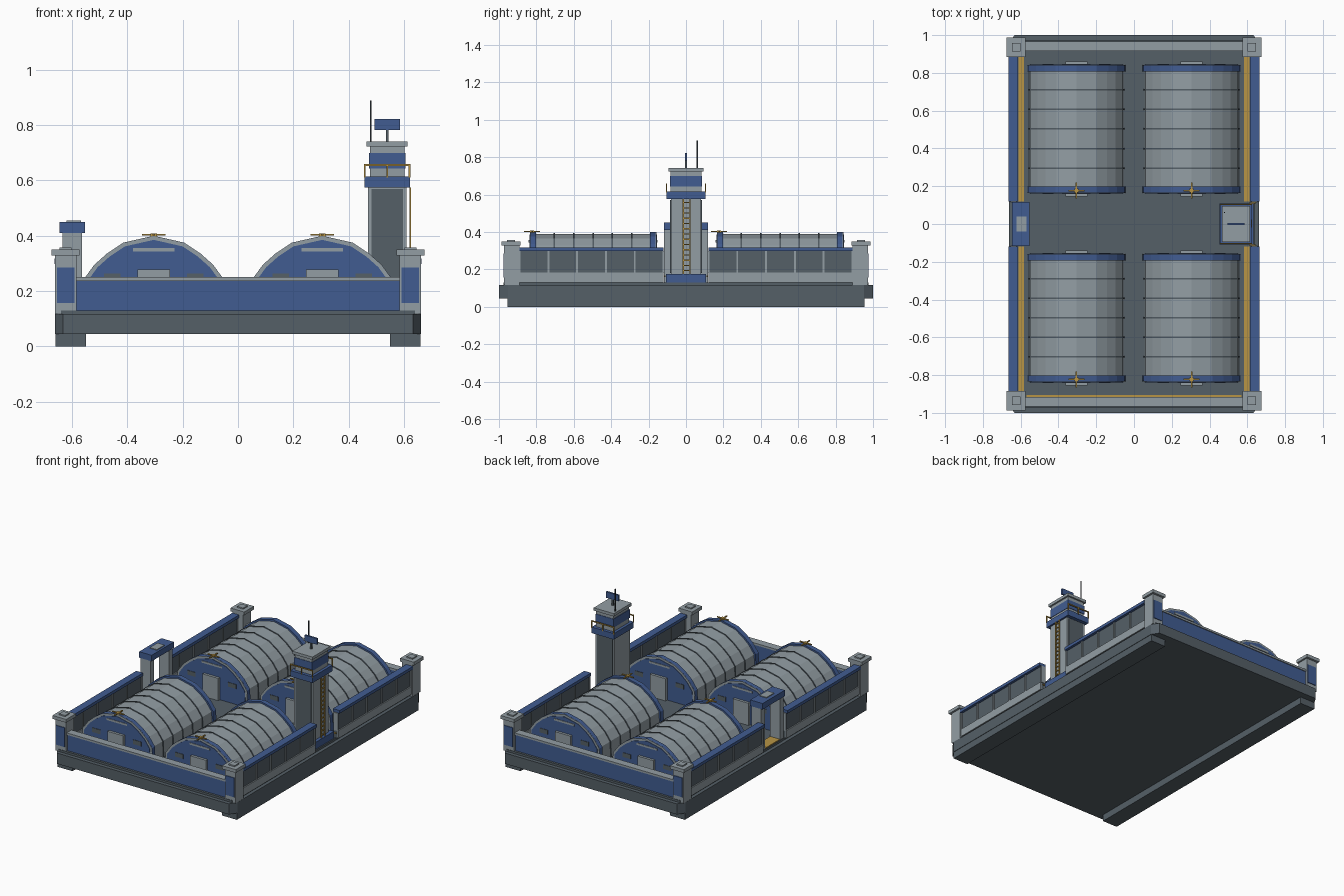
import bpy

cube = bpy.data.objects.get("Cube")
if cube:
    bpy.data.objects.remove(cube)


def material(name, r, g, b):
    m = bpy.data.materials.new(name)
    m.use_nodes = True
    m.diffuse_color = (r, g, b, 1)
    m.node_tree.nodes["Principled BSDF"].inputs["Base Color"].default_value = (r, g, b, 1)
    return m


LIGHT = material("light_grey", .29, .34, .37)
DARK = material("dark_grey", .09, .115, .135)
BLUE = material("blue", .053, .108, .285)
GOLD = material("gold", .48, .30, .06)
BLACK = material("charcoal", .03, .037, .045)


def mesh_object(name, verts, faces, mat):
    me = bpy.data.meshes.new(name)
    me.from_pydata(verts, [], faces)
    me.materials.append(mat)
    ob = bpy.data.objects.new(name, me)
    bpy.context.collection.objects.link(ob)
    return ob


def prism(name, outline, a, b, mat, axis="z"):
    """Extrude a counter-clockwise outline from a to b along z or y."""
    n = len(outline)
    if axis == "z":
        verts = [(p, q, h) for h in (a, b) for p, q in outline]
    else:
        verts = [(p, h, q) for h in (b, a) for p, q in outline]
    faces = [tuple(reversed(range(n))), tuple(range(n, 2 * n))]
    faces += [(i, (i + 1) % n, n + (i + 1) % n, n + i) for i in range(n)]
    return mesh_object(name, verts, faces, mat)


def box(name, x, y, z, mat):
    x0, x1 = sorted(x)
    y0, y1 = sorted(y)
    return prism(name, [(x0, y0), (x1, y0), (x1, y1), (x0, y1)], *z, mat)


def mid(c, half):
    return (c - half, c + half)


# Base slab with cut corners, runners and deck
W, L, CX, CY = .663, 1.0, .03, .048
prism("base_slab", [(-W + CX, -L), (W - CX, -L), (W, -L + CY), (W, L - CY),
                    (W - CX, L), (-W + CX, L), (-W, L - CY), (-W, -L + CY)],
      .045, .116, DARK)
box("deck", (-.64, .64), (-.975, .975), (.116, .13), DARK)
for s in (-1, 1):
    box("runner", (s * .55, s * .66), (-.955, .955), (0, .045), DARK)

# Corner pillars
for sx in (-1, 1):
    for sy in (-1, 1):
        box("corner_pillar", (sx * .585, sx * .662), (sy * .89, sy * .972), (.116, .328), LIGHT)
        box("pillar_cap", (sx * .574, sx * .675), (sy * .885, sy * .987), (.328, .35), LIGHT)
        box("pillar_knob", mid(sx * .624, .022), mid(sy * .936, .022), (.35, .358), LIGHT)
        box("pillar_panel", mid(sx * .624, .032), (sy * .971, sy * .977), (.157, .285), BLUE)

# End walls
for s in (-1, 1):
    box("end_wall", (-.585, .585), (s * .92, s * .96), (.13, .237), BLUE)
    box("end_wall_cap", (-.585, .585), (s * .915, s * .966), (.237, .25), LIGHT)
box("floor_line_front", (-.57, .57), (-.915, -.905), (.13, .133), GOLD)

# Side walls with bays
BAYS = 5
for sx in (-1, 1):
    for sy in (-1, 1):
        y0, y1 = sy * .12, sy * .89
        box("side_wall", (sx * .627, sx * .648), (y0, y1), (.13, .3), DARK)
        box("side_wall_base", (sx * .62, sx * .656), (y0, y1), (.13, .182), LIGHT)
        box("side_wall_cap", (sx * .615, sx * .665), (y0, y1), (.298, .318), BLUE)
        for i in range(BAYS + 1):
            y = y0 + (y1 - y0) * i / BAYS
            box("side_wall_post", (sx * .622, sx * .654), mid(y, .005), (.18, .298), LIGHT)
        box("floor_line_side", (sx * .582, sx * .612), (y0, y1), (.13, .133), GOLD)

# Hangars
HALF = [(.26, .13), (.255, .24), (.215, .295), (.17, .335), (.11, .375)]
ARCH = HALF + [(0, .4)] + [(-x, z) for x, z in reversed(HALF)]


def arch(name, cx, scale, y0, y1, mat):
    pts = [(cx + x * scale, .13 + (z - .13) * scale) for x, z in ARCH]
    return prism(name, pts, min(y0, y1), max(y0, y1), mat, "y")


def hangar(cx, cy):
    half = .338
    arch("hangar_roof", cx, .96, cy - half + .02, cy + half - .02, LIGHT)
    for i in range(1, 6):
        y = cy - .31 + .62 * i / 6
        arch("roof_rib", cx, .975, y - .004, y + .004, DARK)
    for s in (-1, 1):
        e = cy + s * half

        def plate(name, x, hw, z, depth, mat):
            box(name, mid(cx + x, hw), (e, e + s * depth), z, mat)

        arch("end_arch", cx, 1, e - s * .033, e - s * .003, BLUE)
        arch("end_trim", cx, .998, e - s * .004, e, LIGHT)
        arch("end_face", cx, .945, e - s * .002, e + s * .003, BLUE)
        plate("hangar_door", 0, .058, (.13, .278), .02, LIGHT)
        plate("upper_window", 0, .075, (.343, .356), .006, LIGHT)
        for side in (-1, 1):
            plate("side_window", side * .15, .03, (.235, .264), .006, DARK)
    # Roof beacon
    y = cy - half + .012
    box("beacon_bar", mid(cx, .042), mid(y, .004), (.4, .406), GOLD)
    box("beacon_bar", mid(cx, .004), mid(y, .042), (.4, .406), GOLD)
    box("beacon_hub", mid(cx, .011), mid(y, .011), (.395, .408), GOLD)


for hx in (-.305, .305):
    for hy in (-.497, .503):
        hangar(hx, hy)

# Watch tower
TX = .54
box("tower_foot", (.452, .632), mid(0, .108), (.13, .176), BLUE)
box("tower_shaft", mid(TX, .07), mid(0, .08), (.13, .575), LIGHT)
for s in (-1, 1):
    box("tower_panel", mid(TX, .057), (s * .079, s * .085), (.18, .57), DARK)
box("tower_deck", mid(TX, .082), mid(0, .104), (.575, .615), BLUE)
box("cabin", mid(TX, .063), mid(0, .083), (.615, .725), LIGHT)
box("cabin_window_band", mid(TX, .066), mid(0, .086), (.643, .7), BLUE)
box("cabin_roof", mid(TX, .074), mid(0, .094), (.723, .742), LIGHT)
box("radar_mast", mid(TX, .005), mid(0, .005), (.74, .79), DARK)
box("radar_panel", mid(TX, .046), mid(0, .006), (.783, .823), BLUE)
box("antenna", mid(.48, .003), mid(.06, .003), (.74, .89), BLACK)
for s in (-1, 1):
    box("tower_rail", mid(TX, .084), mid(s * .104, .003), (.653, .66), GOLD)
    for dx in (-.081, 0, .081):
        box("rail_post", mid(TX + dx, .003), mid(s * .104, .003), (.61, .656), GOLD)

# Tower ladder
for y in (-.015, .022):
    box("ladder_rail", mid(.623, .003), mid(y, .003), (.135, .575), GOLD)
for i in range(14):
    z = .19 + i * .028
    box("ladder_rung", mid(.623, .003), (-.015, .022), (z, z + .006), GOLD)
for s in (-1, 1):
    box("foot_rail", (.61, .645), mid(s * .112, .003), (.16, .167), GOLD)

# Gate on the right-hand side
GX = -.6
for s in (-1, 1):
    box("gate_post", mid(GX, .036), (s * .08, s * .117), (.13, .41), LIGHT)
box("gate_lintel", mid(GX, .046), mid(0, .117), (.41, .45), BLUE)
box("gate_roof_hatch", mid(GX + .005, .026), mid(0, .04), (.449, .455), LIGHT)
box("gate_floor", mid(GX, .036), mid(0, .079), (.13, .135), GOLD)
